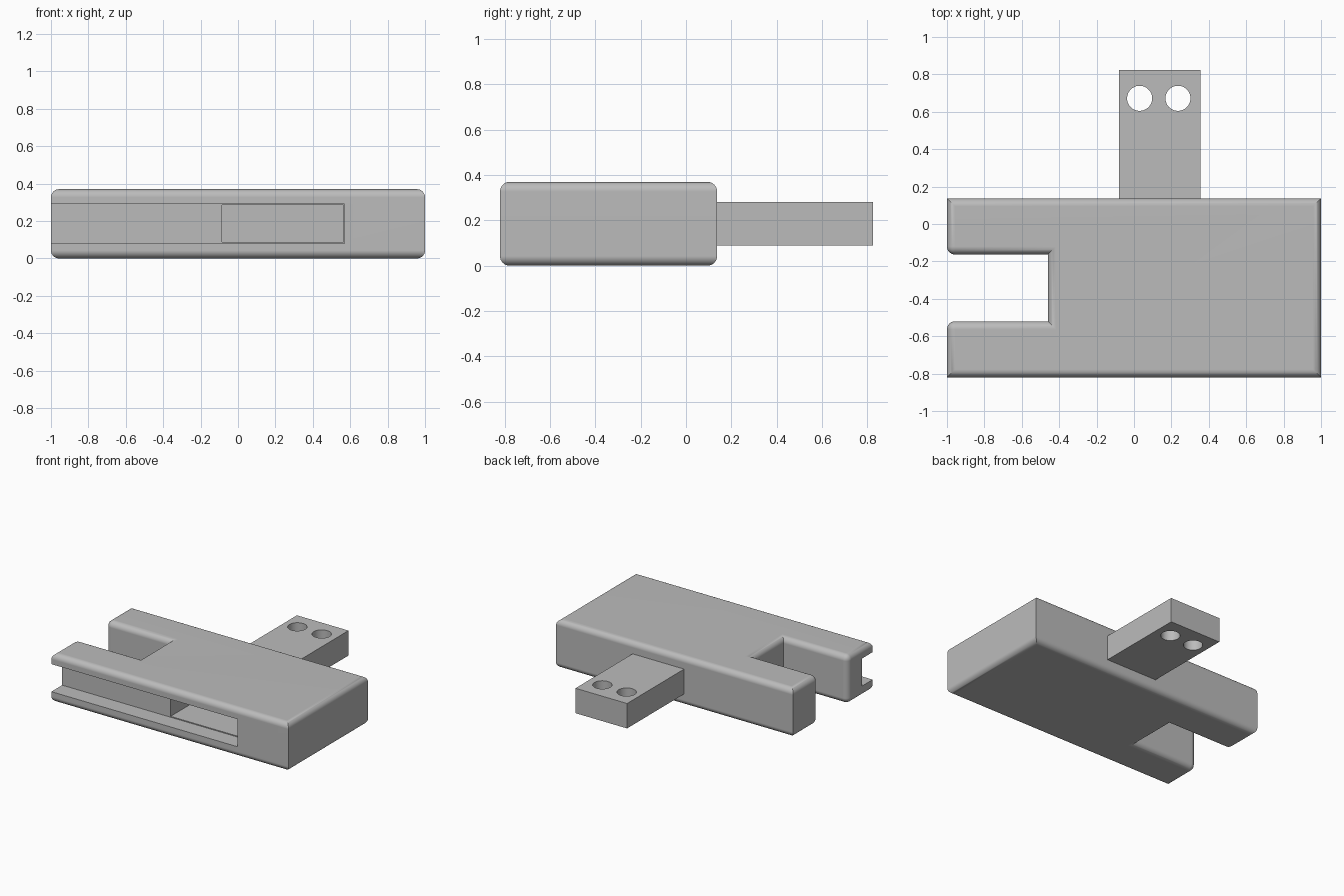
import bpy
import bmesh
from math import radians
from mathutils import Matrix, Vector

cube = bpy.data.objects.get("Cube")
if cube:
    bpy.data.objects.remove(cube, do_unlink=True)

grey = bpy.data.materials.new("plain grey")
grey.use_nodes = True
grey.diffuse_color = (0.5, 0.5, 0.5, 1)
grey.node_tree.nodes["Principled BSDF"].inputs["Base Color"].default_value = (0.5, 0.5, 0.5, 1)


def make_object(name, bm):
    mesh = bpy.data.meshes.new(name)
    bmesh.ops.recalc_face_normals(bm, faces=bm.faces)
    bm.to_mesh(mesh)
    bm.free()
    mesh.materials.append(grey)
    obj = bpy.data.objects.new(name, mesh)
    bpy.context.collection.objects.link(obj)
    return obj


def box(name, low, high):
    low, high = Vector(low), Vector(high)
    bm = bmesh.new()
    bmesh.ops.create_cube(bm, size=1, matrix=Matrix.Translation((low + high) / 2)
                          @ Matrix.Diagonal((high - low).to_4d()))
    return make_object(name, bm)


def cylinder(name, x, y, z, radius, depth):
    bm = bmesh.new()
    bmesh.ops.create_cone(bm, cap_ends=True, segments=48, radius1=radius, radius2=radius,
                          depth=depth, matrix=Matrix.Translation((x, y, z)))
    return make_object(name, bm)


def select_only(obj):
    bpy.ops.object.select_all(action='DESELECT')
    obj.select_set(True)
    bpy.context.view_layer.objects.active = obj


def cut(obj, cutter):
    cutter.hide_render = True
    mod = obj.modifiers.new("cut", 'BOOLEAN')
    mod.operation = 'DIFFERENCE'
    mod.solver = 'EXACT'
    mod.object = cutter
    select_only(obj)
    bpy.ops.object.modifier_apply(modifier=mod.name)
    bpy.data.objects.remove(cutter, do_unlink=True)


def smooth(obj):
    select_only(obj)
    bpy.ops.object.shade_smooth_by_angle(angle=radians(30))
    obj.modifiers.new("even shading", 'WEIGHTED_NORMAL').keep_sharp = True


FRONT, BACK, HEIGHT = -0.82, 0.137, 0.37
NOTCH_FRONT, NOTCH_BACK, NOTCH_END = -0.52, -0.163, -0.46

# Body: a plate with a notch in its right end
outline = [(-1, FRONT), (1, FRONT), (1, BACK), (-1, BACK), (-1, NOTCH_BACK),
           (NOTCH_END, NOTCH_BACK), (NOTCH_END, NOTCH_FRONT), (-1, NOTCH_FRONT)]
bm = bmesh.new()
base = bm.faces.new([bm.verts.new((x, y, 0)) for x, y in outline])
top = bmesh.ops.extrude_face_region(bm, geom=[base], use_keep_orig=True)
bmesh.ops.translate(bm, vec=(0, 0, HEIGHT),
                    verts=[g for g in top["geom"] if isinstance(g, bmesh.types.BMVert)])
bmesh.ops.recalc_face_normals(bm, faces=bm.faces)


# Round the rims and the mouth of the notch, keep the other uprights sharp
def is_rounded(edge):
    a, b = (v.co for v in edge.verts)
    upright = abs(a.z - b.z) > 0.1
    return not upright or (a.x < -0.9 and FRONT + 0.1 < a.y < BACK - 0.1)


bmesh.ops.bevel(bm, geom=[e for e in bm.edges if is_rounded(e)], offset=0.043,
                offset_type='OFFSET', segments=8, profile=0.5, affect='EDGES')
body = make_object("body", bm)

# Channel along the front, with a deeper pocket at its closed end
cut(body, box("channel_cutter", (-1.1, FRONT - 0.1, 0.08), (0.57, FRONT + 0.13, 0.29)))
cut(body, box("pocket_cutter", (-0.085, FRONT + 0.1, 0.087), (0.565, -0.2, 0.285)))
smooth(body)

# Mounting tab at the back with two holes
tab = box("mounting_tab", (-0.08, BACK - 0.01, 0.09), (0.355, 0.824, 0.28))
for hole_x in (0.03, 0.235):
    cut(tab, cylinder("hole_cutter", hole_x, 0.672, 0.185, 0.067, 0.4))
smooth(tab)
